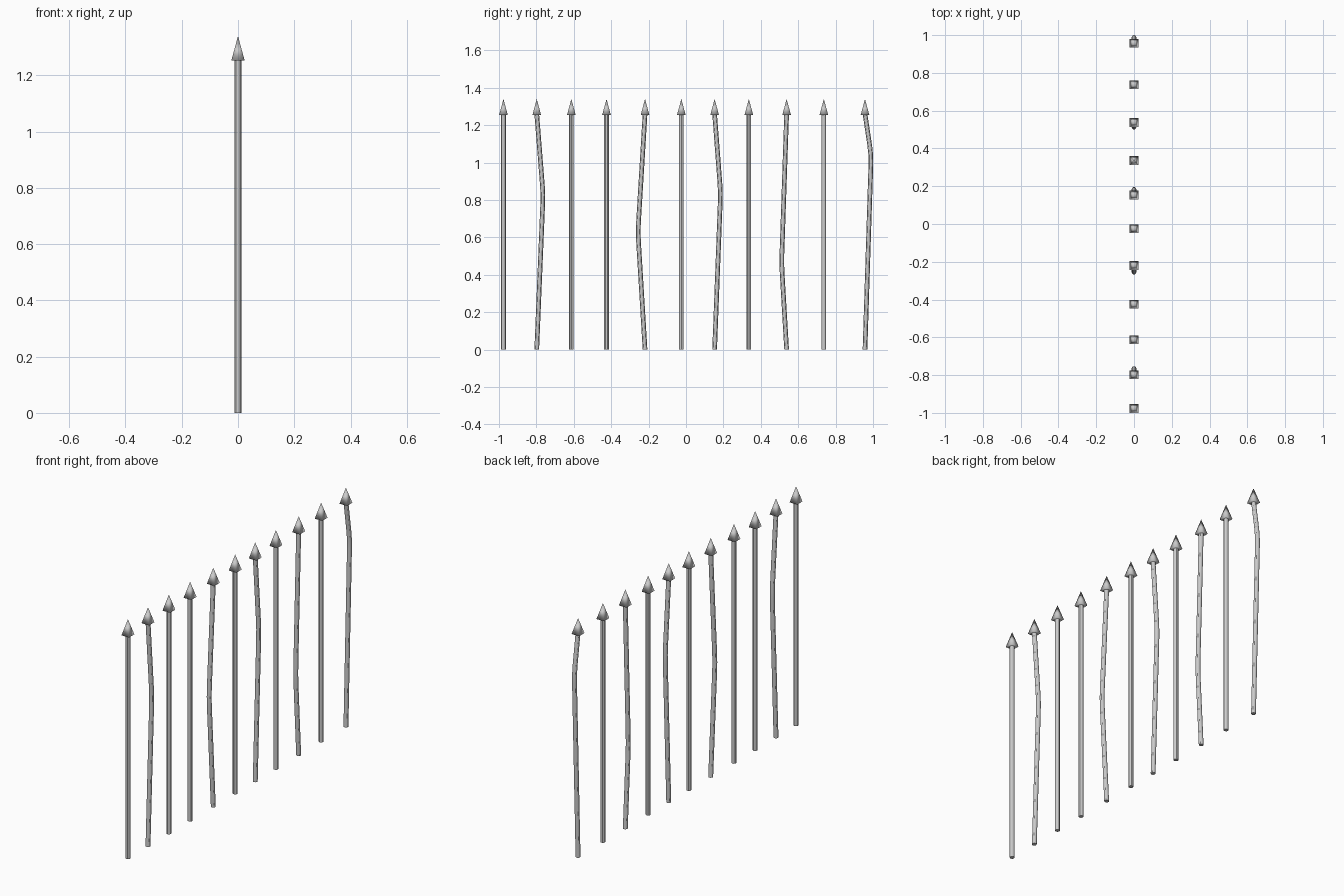
import bpy, bmesh
from math import cos, sin, pi

if "Cube" in bpy.data.objects:
    bpy.data.objects.remove(bpy.data.objects["Cube"])

ROD_R, ROD_TOP, SIDES = 0.0125, 1.26, 12
HEAD_Z, TIP_Z, HEAD_HALF = 1.253, 1.34, 0.0235

# base y, bend height, bend offset (zero = straight)
BARS = [(-0.976, 0, 0), (-0.798, 0.83, 0.034), (-0.613, 0, 0), (-0.425, 0, 0),
        (-0.219, 0.63, -0.038), (-0.025, 0, 0), (0.153, 0.84, 0.032),
        (0.336, 0, 0), (0.538, 0.46, -0.027), (0.737, 0, 0), (0.957, 1.04, 0.033)]


def add_object(name, bm):
    bmesh.ops.recalc_face_normals(bm, faces=bm.faces)
    for f in bm.faces:
        f.smooth = True
    mesh = bpy.data.meshes.new(name)
    bm.to_mesh(mesh)
    bm.free()
    obj = bpy.data.objects.new(name, mesh)
    bpy.context.collection.objects.link(obj)
    return obj


def rod_path(bend_z, off):
    """Centre line as (offset, height), with the kink softly rounded."""
    if not off:
        return [(0, 0), (0, ROD_TOP)]
    r = 0.05
    low = (off * (1 - r / bend_z), bend_z - r)
    high = (off * (1 - r / (ROD_TOP - bend_z)), bend_z + r)
    mid = ((low[0] + high[0]) / 4 + off / 2, bend_z)
    return [(0, 0), low, mid, high, (0, ROD_TOP)]


def make_rod(y, bend_z, off, name):
    bm = bmesh.new()
    rings = []
    for dy, z in rod_path(bend_z, off):
        rings.append([bm.verts.new((ROD_R * cos(2 * pi * i / SIDES),
                                    y + dy + ROD_R * sin(2 * pi * i / SIDES), z))
                      for i in range(SIDES)])
    for a, b in zip(rings, rings[1:]):
        for i in range(SIDES):
            j = (i + 1) % SIDES
            bm.faces.new((a[i], a[j], b[j], b[i]))
    bm.faces.new(rings[0])
    bm.faces.new(rings[-1])
    rod = add_object(name, bm)
    bpy.ops.object.select_all(action='DESELECT')
    rod.select_set(True)
    bpy.context.view_layer.objects.active = rod
    bpy.ops.object.shade_smooth_by_angle()


def make_head(y, name):
    bm = bmesh.new()
    h = HEAD_HALF
    base = [bm.verts.new((sx * h, y + sy * h, HEAD_Z))
            for sx, sy in ((-1, -1), (1, -1), (1, 1), (-1, 1))]
    tip = bm.verts.new((0, y, TIP_Z))
    bm.faces.new(base)
    for i in range(4):
        bm.faces.new((base[i], base[(i + 1) % 4], tip))
    add_object(name, bm)


# row of fence bars, each with a pyramid spike
for n, (y, bend_z, off) in enumerate(BARS, 1):
    make_rod(y, bend_z, off, f"fence_bar_{n}")
    make_head(y, f"spike_{n}")
